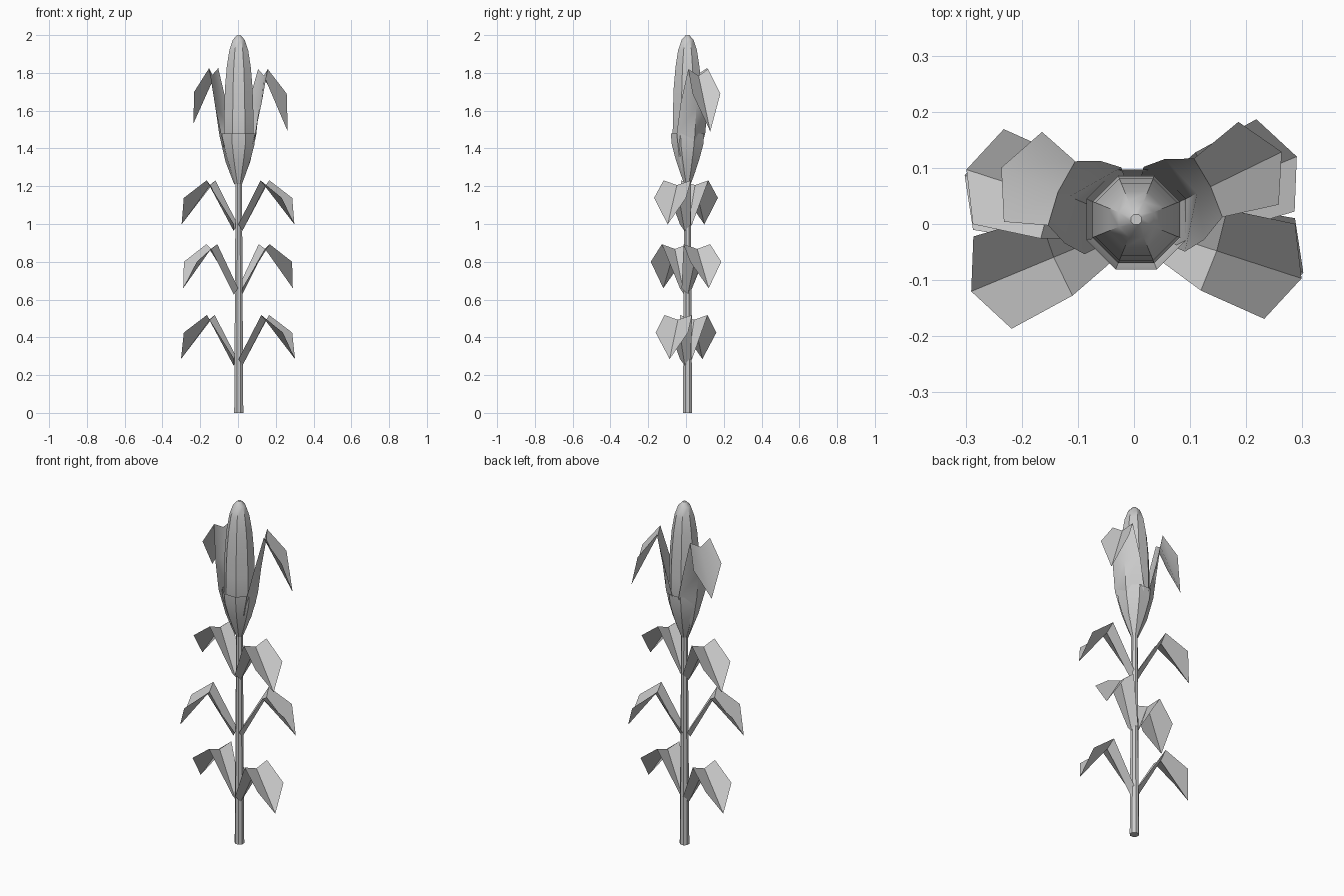
import bpy, math
from math import sin, cos, radians

if "Cube" in bpy.data.objects:
    bpy.data.objects.remove(bpy.data.objects["Cube"])

AXIS = (0.004, 0.008)  # centre line of the plant


def make_object(name, verts, faces, angle=40):
    mesh = bpy.data.meshes.new(name)
    mesh.from_pydata(verts, [], faces)
    ob = bpy.data.objects.new(name, mesh)
    bpy.context.collection.objects.link(ob)
    bpy.ops.object.select_all(action='DESELECT')
    ob.select_set(True)
    bpy.context.view_layer.objects.active = ob
    bpy.ops.object.shade_smooth_by_angle(angle=radians(angle))
    return ob


def lathe(name, profile, caps=(True, True), sides=8):
    """Eight-sided turned part from (radius, z) pairs."""
    verts, faces = [], []
    for r, z in profile:
        for i in range(sides):
            a = 2 * math.pi * (i + 0.5) / sides
            verts.append((AXIS[0] + r * cos(a), AXIS[1] + r * sin(a), z))
    for j in range(len(profile) - 1):
        for i in range(sides):
            k = (i + 1) % sides
            faces.append((j * sides + i, j * sides + k, (j + 1) * sides + k, (j + 1) * sides + i))
    if caps[0]:
        faces.append(tuple(reversed(range(sides))))
    if caps[1]:
        n = (len(profile) - 1) * sides
        faces.append(tuple(range(n, n + sides)))
    return make_object(name, verts, faces)


def leaf(name, rows, angle, base_z):
    """Folded sheet; each row = edge distance, half width, edge z, rib distance, rib z."""
    c, s = cos(radians(angle)), sin(radians(angle))
    verts, faces = [], []
    for ea, w, ez, ra, rz in rows:
        for a, p, z in ((ea, -w, ez), (ra, 0, rz), (ea, w, ez)):
            verts.append((a * c - p * s, a * s + p * c, base_z + z))
    for j in range(len(rows) - 1):
        for i in range(2):
            k = 3 * j + i
            faces.append((k, k + 3, k + 4, k + 1))
    return make_object(name, verts, faces)


# Stalk
lathe("stalk", [(0.026, 0), (0.018, 1.25)])

# Three pairs of drooping stalk leaves
stalk_leaf = [(0.012, 0.03, 0.035, 0.024, 0.0),
              (0.150, 0.076, 0.268, 0.155, 0.243),
              (0.273, 0.089, 0.175, 0.314, 0.035)]
for tier, (z, angle) in enumerate([(0.25, -16), (0.625, 22.5), (0.963, -18)], 1):
    for side, turn in (("right", 0), ("left", 180)):
        leaf(f"stalk_leaf_{side}_{tier}", stalk_leaf, angle + turn, z)

# Cob
lathe("cob", [(0.05, 1.32), (0.085, 1.45), (0.084, 1.58), (0.079, 1.72), (0.069, 1.83),
              (0.054, 1.92), (0.034, 1.975), (0.01, 2.0)])

# Husk cup around the base of the cob
lathe("husk", [(0.018, 1.21), (0.042, 1.27), (0.067, 1.34), (0.09, 1.42), (0.096, 1.48)],
      caps=(False, False))

# Two husk leaves that peel away and droop
husk_base = [(0.01, 0.015, 1.22, 0.022, 1.21),
             (0.035, 0.055, 1.34, 0.072, 1.33),
             (0.06, 0.084, 1.48, 0.107, 1.47),
             (0.10, 0.080, 1.64, 0.125, 1.62)]
leaf("husk_leaf_right", husk_base + [(0.147, 0.058, 1.82, 0.152, 1.785),
                                     (0.247, 0.082, 1.69, 0.293, 1.49)], 26, 0)
leaf("husk_leaf_left", husk_base + [(0.140, 0.062, 1.825, 0.147, 1.79),
                                    (0.215, 0.087, 1.70, 0.257, 1.53)], 157, 0)
